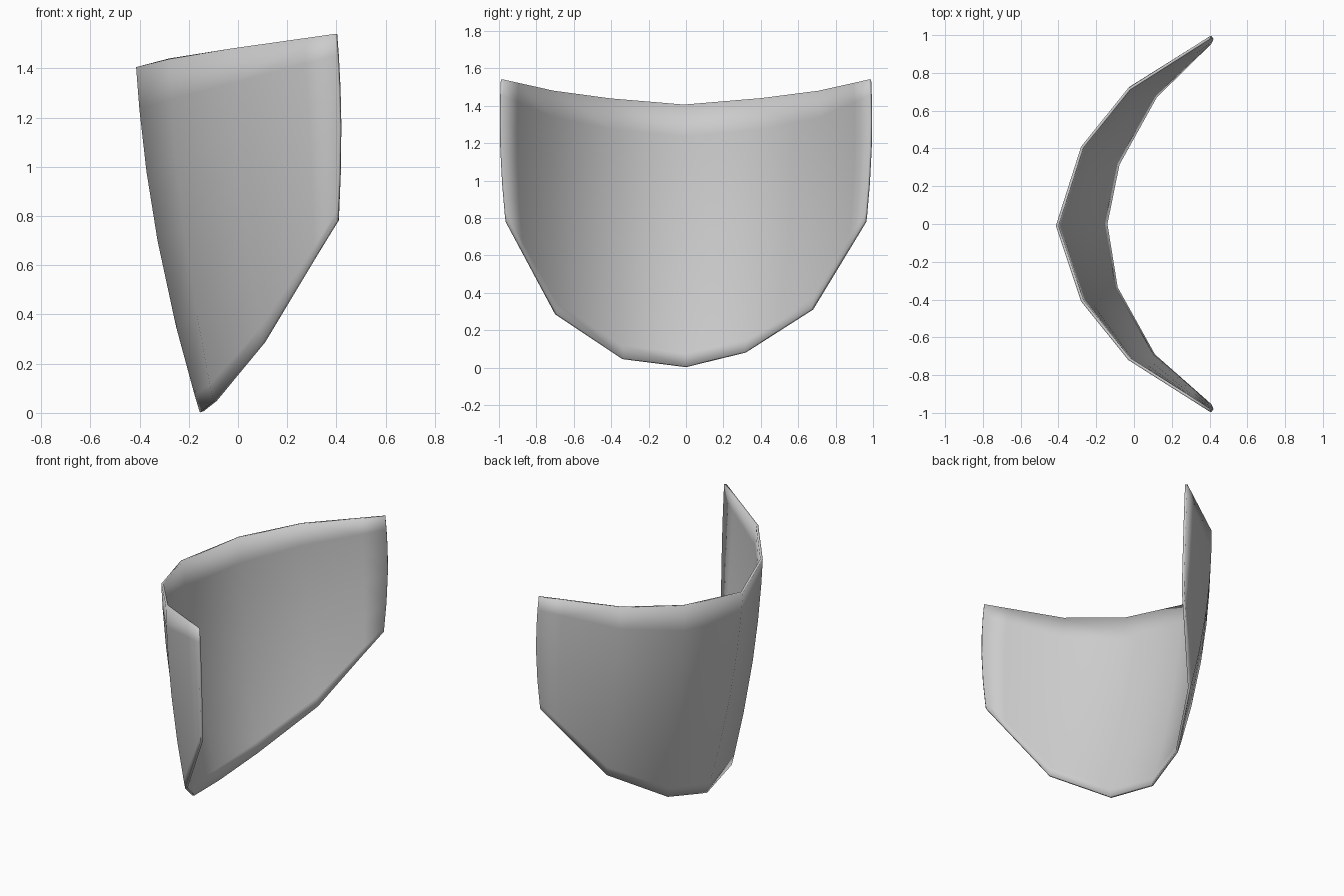
import bpy
from mathutils import Vector

if "Cube" in bpy.data.objects:
    bpy.data.objects.remove(bpy.data.objects["Cube"])

# Vertical ribs of the shell from y = -1 to y = 1: (top, middle, bottom)
ribs = [
    ((0.395, -0.99, 1.54), (0.412, -0.993, 1.17), (0.40, -0.965, 0.78)),
    ((-0.03, -0.72, 1.48), (0.02, -0.73, 0.89), (0.10, -0.70, 0.285)),
    ((-0.28, -0.41, 1.438), (-0.22, -0.39, 0.75), (-0.10, -0.34, 0.045)),
    ((-0.414, -0.01, 1.405), (-0.327, 0.0, 0.70), (-0.155, 0.0, 0.002)),
    ((-0.28, 0.41, 1.44), (-0.22, 0.39, 0.75), (-0.09, 0.32, 0.08)),
    ((-0.03, 0.72, 1.48), (0.02, 0.73, 0.89), (0.11, 0.68, 0.31)),
    ((0.395, 0.99, 1.54), (0.412, 0.993, 1.17), (0.40, 0.965, 0.78)),
]
# Rows down each rib and columns across, with support loops near the border
rows = [0, 0.12, 0.3, 0.5, 0.75, 0.95, 1]
cols = [0, 0.3, 1, 2, 3, 4, 5, 5.7, 6]


def rib_point(i, t):
    """Parabola through the three points of a rib."""
    a, m, b = (Vector(p) for p in ribs[i])
    return a * (1 - t) * (1 - 2 * t) + m * 4 * t * (1 - t) + b * t * (2 * t - 1)


def surface(u, t):
    i = min(int(u), len(ribs) - 2)
    return rib_point(i, t).lerp(rib_point(i + 1, t), u - i)


n = len(rows)
verts = [surface(u, t) for u in cols for t in rows]
faces = [(i * n + j, (i + 1) * n + j, (i + 1) * n + j + 1, i * n + j + 1)
         for i in range(len(cols) - 1) for j in range(n - 1)]

# Curved shell, given thickness on its inner side
mesh = bpy.data.meshes.new("curved_shell")
mesh.from_pydata(verts, [], faces)
mesh.update()
shell = bpy.data.objects.new("curved_shell", mesh)
bpy.context.collection.objects.link(shell)
for p in mesh.polygons:
    p.use_smooth = True
solid = shell.modifiers.new("thickness", 'SOLIDIFY')
solid.thickness = 0.015
solid.offset = -1
